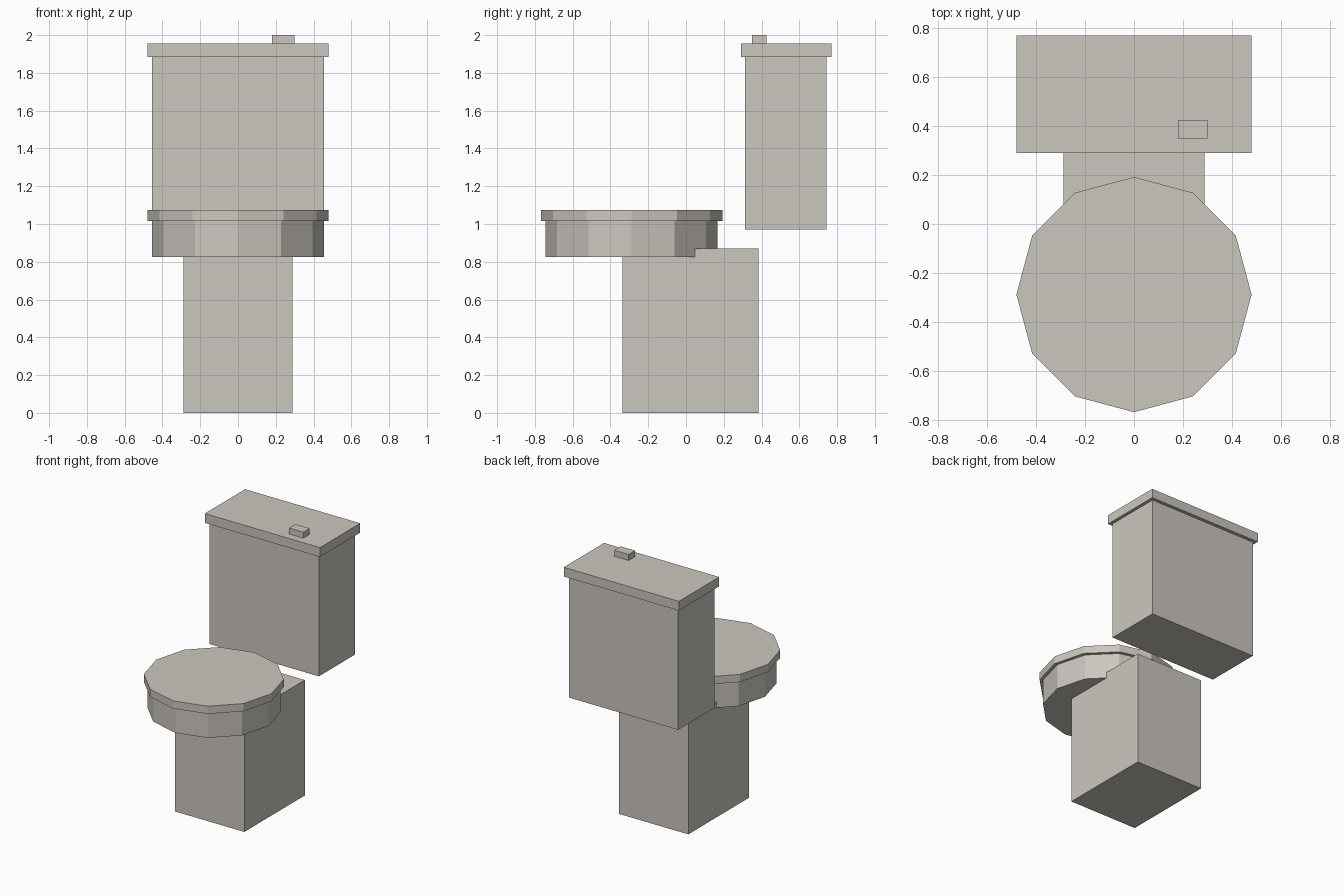
import bpy
import math

cube = bpy.data.objects.get("Cube")
if cube:
    bpy.data.objects.remove(cube, do_unlink=True)

# One porcelain colour for every part
COLOUR = (0.60, 0.57, 0.52, 1.0)
porcelain = bpy.data.materials.new("warm_grey_porcelain")
porcelain.use_nodes = True
porcelain.diffuse_color = COLOUR
bsdf = next(n for n in porcelain.node_tree.nodes if n.type == 'BSDF_PRINCIPLED')
bsdf.inputs["Base Color"].default_value = COLOUR


def prism(name, outline, z0, z1):
    """Extrude a counter-clockwise outline from z0 to z1."""
    n = len(outline)
    verts = [(x, y, z) for z in (z0, z1) for x, y in outline]
    faces = [tuple(reversed(range(n))), tuple(range(n, 2 * n))]
    faces += [(i, (i + 1) % n, (i + 1) % n + n, i + n) for i in range(n)]
    mesh = bpy.data.meshes.new(name)
    mesh.from_pydata(verts, [], faces)
    mesh.materials.append(porcelain)
    obj = bpy.data.objects.new(name, mesh)
    bpy.context.collection.objects.link(obj)
    return obj


def box(name, x0, x1, y0, y1, z0, z1):
    return prism(name, [(x0, y0), (x1, y0), (x1, y1), (x0, y1)], z0, z1)


def disc(name, radius, cy, z0, z1, sides=12):
    angles = [math.tau * i / sides for i in range(sides)]
    return prism(name, [(radius * math.cos(a), cy + radius * math.sin(a))
                        for a in angles], z0, z1)


# Pedestal and bowl
box("pedestal", -0.288, 0.288, -0.336, 0.384, 0, 0.87)
disc("bowl", 0.456, -0.288, 0.825, 1.017)
disc("seat_lid", 0.48, -0.288, 1.017, 1.075)

# Cistern
box("tank", -0.456, 0.456, 0.312, 0.744, 0.97, 1.885)
box("tank_lid", -0.48, 0.48, 0.29, 0.77, 1.885, 1.955)
box("flush_button", 0.18, 0.30, 0.35, 0.425, 1.955, 2.0)
